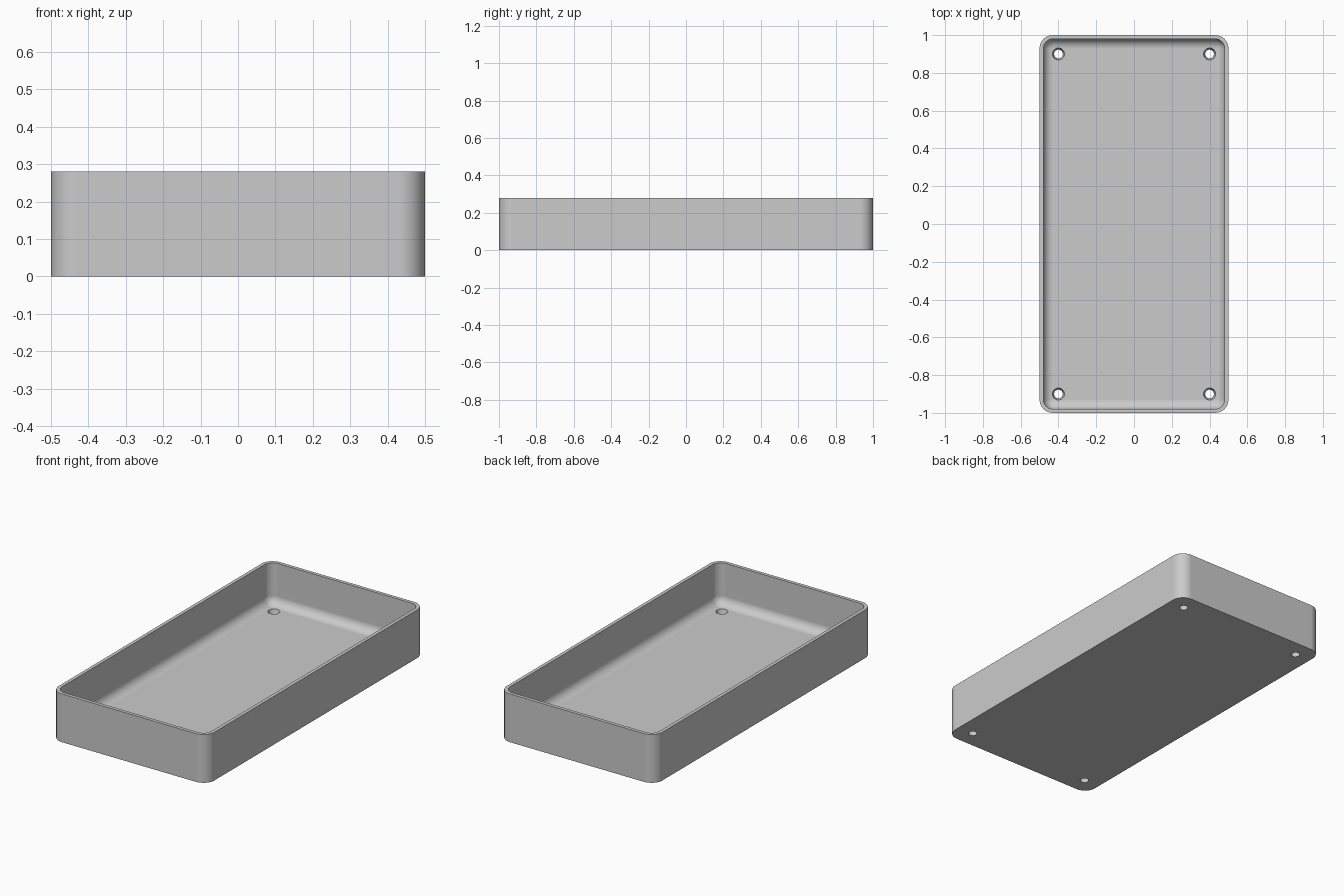
import bpy
import bmesh
from math import cos, sin, pi

if "Cube" in bpy.data.objects:
    bpy.data.objects.remove(bpy.data.objects["Cube"], do_unlink=True)

HALF_X, HALF_Y, HEIGHT = 0.5, 1.0, 0.28
WALL, FLOOR = 0.02, 0.04
OUTER_R, INNER_R, FILLET = 0.07, 0.052, 0.05
HOLE_X, HOLE_Y, HOLE_TOP, HOLE_BOTTOM = 0.4, 0.9, 0.032, 0.023
STEPS = 8

grey = bpy.data.materials.new("light grey")
grey.use_nodes = True
colour = (0.6, 0.6, 0.6, 1)
grey.diffuse_color = colour
grey.node_tree.nodes["Principled BSDF"].inputs["Base Color"].default_value = colour


def rounded_ring(bm, inset, z, radius):
    """Loop of vertices around a rounded rectangle."""
    ring = []
    cx, cy = HALF_X - inset - radius, HALF_Y - inset - radius
    for quarter, (sx, sy) in enumerate([(1, 1), (-1, 1), (-1, -1), (1, -1)]):
        for i in range(STEPS + 1):
            a = (quarter + i / STEPS) * pi / 2
            ring.append(bm.verts.new((sx * cx + radius * cos(a), sy * cy + radius * sin(a), z)))
    return ring


def make_object(name, bm):
    bmesh.ops.recalc_face_normals(bm, faces=bm.faces)
    mesh = bpy.data.meshes.new(name)
    bm.to_mesh(mesh)
    bm.free()
    obj = bpy.data.objects.new(name, mesh)
    bpy.context.collection.objects.link(obj)
    return obj


# Tray shell: outside wall, rim, inside wall, then the fillet down to the floor
sections = [(0, 0, OUTER_R), (0, HEIGHT, OUTER_R), (WALL, HEIGHT, INNER_R)]
for i in range(STEPS + 1):
    a = i / STEPS * pi / 2
    run = FILLET * (1 - cos(a))
    sections.append((WALL + run, FLOOR + FILLET * (1 - sin(a)), INNER_R - run))

bm = bmesh.new()
rings = [rounded_ring(bm, *s) for s in sections]
for low, high in zip(rings, rings[1:]):
    for i in range(len(low)):
        j = (i + 1) % len(low)
        bm.faces.new((low[i], low[j], high[j], high[i]))
bm.faces.new(rings[0])
bm.faces.new(rings[-1])
tray = make_object("tray", bm)
tray.data.materials.append(grey)

# Tapered screw holes through the four floor corners
bm = bmesh.new()
margin = 0.02
slope = (HOLE_TOP - HOLE_BOTTOM) / FLOOR
for sx in (-1, 1):
    for sy in (-1, 1):
        made = bmesh.ops.create_cone(
            bm, cap_ends=True, segments=32, depth=FLOOR + 2 * margin,
            radius1=HOLE_BOTTOM - slope * margin, radius2=HOLE_TOP + slope * margin)
        bmesh.ops.translate(bm, verts=made["verts"], vec=(sx * HOLE_X, sy * HOLE_Y, FLOOR / 2))
cutter = make_object("hole_cutter", bm)
cutter.data.materials.append(grey)
cutter.hide_render = True

cut = tray.modifiers.new("screw_holes", "BOOLEAN")
cut.operation = "DIFFERENCE"
cut.solver = "EXACT"
cut.object = cutter

bpy.ops.object.select_all(action="DESELECT")
tray.select_set(True)
bpy.context.view_layer.objects.active = tray
bpy.ops.object.modifier_apply(modifier=cut.name)
bpy.data.objects.remove(cutter, do_unlink=True)

# Smooth corners and fillet, with flat walls and floor
bpy.ops.object.shade_smooth_by_angle(angle=pi / 6)
weighted = tray.modifiers.new("flat_faces", "WEIGHTED_NORMAL")
weighted.keep_sharp = True
